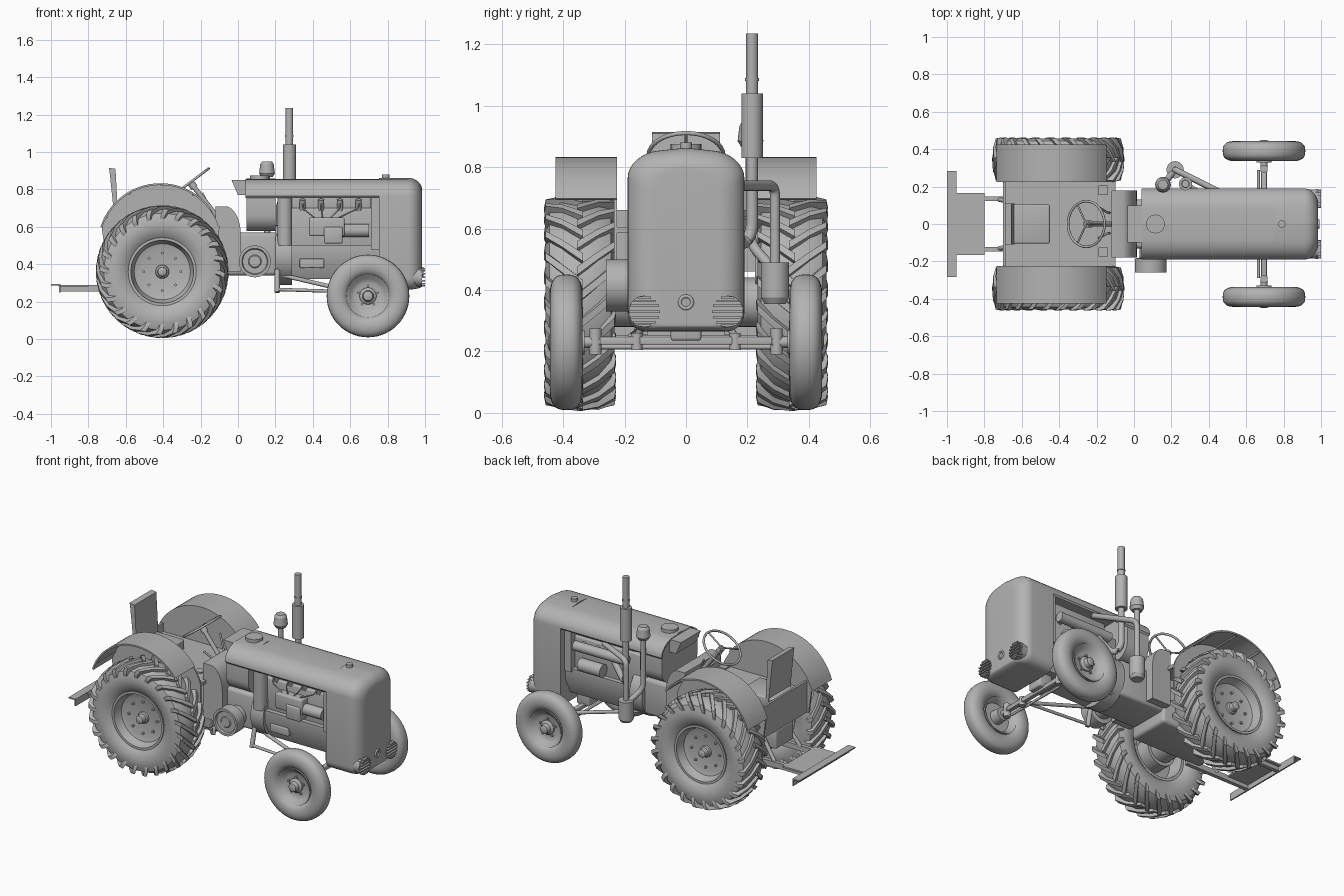
import bpy, bmesh
from math import sin, cos, pi, tau, radians
from mathutils import Vector, Matrix

cube = bpy.data.objects.get("Cube")
if cube:
    bpy.data.objects.remove(cube)

colour = (.45, .45, .45, 1)
grey = bpy.data.materials.new("plain grey")
grey.use_nodes = True
grey.diffuse_color = colour
for node in grey.node_tree.nodes:
    if node.type == 'BSDF_PRINCIPLED':
        node.inputs["Base Color"].default_value = colour


def link(name, data):
    data.materials.append(grey)
    part = bpy.data.objects.new(name, data)
    bpy.context.collection.objects.link(part)


def finish(name, bm):
    bmesh.ops.remove_doubles(bm, verts=bm.verts, dist=.0001)
    bmesh.ops.recalc_face_normals(bm, faces=bm.faces)
    mesh = bpy.data.meshes.new(name)
    bm.to_mesh(mesh)
    bm.free()
    mesh.shade_smooth()
    mesh.set_sharp_from_angle(angle=radians(35))
    link(name, mesh)


def box(name, back, front, half_width, bottom, top, bevel=0, side=0):
    """Box centred on y = side."""
    bm = bmesh.new()
    size = Matrix.Diagonal((front - back, half_width * 2, top - bottom, 1))
    middle = Vector(((back + front) / 2, side, (bottom + top) / 2))
    bmesh.ops.create_cube(bm, size=1, matrix=Matrix.Translation(middle) @ size)
    if bevel:
        bmesh.ops.bevel(bm, geom=bm.edges[:], offset=bevel, segments=3, affect='EDGES', profile=.5)
    finish(name, bm)


def rod(name, start, end, radius, end_radius=None, sides=28):
    start, end = Vector(start), Vector(end)
    along = end - start
    place = Matrix.Translation((start + end) / 2) @ along.to_track_quat('Z', 'Y').to_matrix().to_4x4()
    bm = bmesh.new()
    bmesh.ops.create_cone(bm, cap_ends=True, segments=sides, radius1=radius, radius2=end_radius or radius,
                          depth=along.length, matrix=place)
    finish(name, bm)


def upright(name, spot, bottom, top, radius, top_radius=None):
    rod(name, (*spot, bottom), (*spot, top), radius, top_radius)


def crosswise(name, x, z, start, end, radius, sides=28):
    rod(name, (x, start, z), (x, end, z), radius, sides=sides)


def tube(name, points, radius, bend=0):
    """Pipe through the points with rounded corners; without a bend it is a closed ring."""
    points = [Vector(p) for p in points]
    path = points
    if bend:
        path = points[:1]
        for a, b, c in zip(points, points[1:], points[2:]):
            p, q = b + (a - b).normalized() * bend, b + (c - b).normalized() * bend
            path += [p.lerp(b, t / 6).lerp(b.lerp(q, t / 6), t / 6) for t in range(7)]
        path.append(points[-1])
    curve = bpy.data.curves.new(name, 'CURVE')
    curve.dimensions = '3D'
    curve.bevel_depth, curve.bevel_resolution, curve.use_fill_caps = radius, 3, True
    spline = curve.splines.new('POLY')
    spline.points.add(len(path) - 1)
    for knot, point in zip(spline.points, path):
        knot.co = (*point, 1)
    spline.use_cyclic_u = not bend
    link(name, curve)


def skin(bm, rings, caps=True):
    """Join closed rings of coordinates into one surface."""
    rings = [[bm.verts.new(p) for p in ring] for ring in rings]
    for a, b in zip(rings, rings[1:]):
        for i in range(len(a)):
            bm.faces.new((a[i], a[i - 1], b[i - 1], b[i]))
    if caps:
        bm.faces.new(rings[0])
        bm.faces.new(rings[-1])


def loft(name, rings, caps=True):
    bm = bmesh.new()
    skin(bm, rings, caps)
    finish(name, bm)


def prism(name, outline, start, end, along_x=False):
    """Extrude an outline of (x, z) along y, or of (y, z) along x."""
    loft(name, [[(t, a, b) if along_x else (a, t, b) for a, b in outline] for t in (start, end)])


def lathe(name, profile, centre, side, steps=56):
    """Spin (outward offset, radius) points around the y axis through centre."""
    x, y, z = centre
    angles = [tau * k / steps for k in range(steps)]
    loft(name, [[(x + r * cos(a), y + side * d, z + r * sin(a)) for a in angles] for d, r in profile], False)


def arc(a, b, width, height, start, end, steps=8):
    angles = [radians(start + (end - start) * i / steps) for i in range(steps + 1)]
    return [(a + width * cos(t), b + height * sin(t)) for t in angles]


def around(centre, radius, count):
    """Points evenly round a wheel centre, as (x, z)."""
    return arc(centre[0], centre[2], radius, radius, 90, 450, count)[:count]


def mirrored(half):
    return half + [(-y, z) for y, z in reversed(half)]


shoulder = arc(.07, .765, .12, .09, 0, 85)


def cowl_section(bottom, corner):
    return mirrored(arc(.19 - corner, bottom + corner, corner, corner, -90, 0) + shoulder + [(.01, .862)])


# Nose, hood shell and fuel tank
nose = cowl_section(.265, .06)
curve_in = [(.755, 1)] + arc(.91, 0, .075, 1, 90, 0, 10)
loft("nose_cowl", [[(x, y * (.55 + .45 * k), .4 + (z - .4) * (.85 + .15 * k)) for y, z in nose] for x, k in curve_in])
inside = [(y * .96, z - .01) for y, z in shoulder]
prism("hood_shell", mirrored(shoulder) + mirrored(inside)[::-1], .04, .76, True)
prism("fuel_tank", [(y * .95, z * .995) for y, z in cowl_section(.58, .09)], .045, .2, True)
prism("dash_panel", [(-.035, .85), (.045, .85), (.045, .77), (0, .77)], -.1, .1)
upright("fuel_cap", (.115, 0), .85, .875, .05)
upright("radiator_cap", (.79, 0), .85, .88, .02)
tube("crank_hole_ring", [(.987, y, z) for y, z in arc(0, .36, .02, .02, 0, 345, 23)], .006)
for s in (1, -1):
    rod("headlamp", (.9, s * .135, .33), (.985, s * .135, .33), .045, .052)
    for y, z in arc(0, .33, .05, .05, -65, 65, 6):
        box("headlamp_slat", .97, 1, y, z - .004, z + .004, side=s * .135)

# Engine
box("engine_block", .22, .73, .11, .48, .7, .01)
box("cylinder_head", .29, .71, .09, .69, .785, .01)
prism("sump", mirrored([(.09, .32), (.14, .42), (.14, .5)]), .26, .76, True)
box("radiator_core", .71, .76, .15, .48, .79)
rod("bell_housing", (.2, 0, .45), (.29, 0, .45), .16)
upright("oil_filter", (.25, -.13), .5, .785, .04)
box("injection_pump", .38, .57, .04, .55, .65, .01, side=-.13)
box("pump_body", .46, .56, .04, .51, .6, .01, side=-.14)
rod("pump_drive", (.56, -.13, .58), (.7, -.13, .58), .035)
box("sump_plate", .33, .46, .02, .38, .43, .005, side=-.13)
for k in range(4):
    x = .345 + k / 10
    rod("injector", (x, -.1, .69), (x, -.12, .745), .016)
    tube("fuel_line", [(x, -.12, .73), (x, -.15, .7), (.42 + k / 30, -.14, .64)], .004, .02)
    crosswise("manifold_runner", x, .66, .08, .16, .02)
rod("exhaust_manifold", (.31, .15, .66), (.68, .15, .66), .03)
rod("generator", (.48, .15, .55), (.64, .15, .55), .04)

# Exhaust stack
stack = (.275, .215)
tube("exhaust_elbow", [(.4, .15, .63), (.31, .18, .54), (*stack, .58), (*stack, .85)], .02, .04)
upright("muffler", stack, .83, 1.04, .035)
upright("exhaust_pipe", stack, 1, 1.235, .02)
upright("exhaust_clamp", stack, 1.08, 1.09, .023)

# Air cleaner
canister, stem = (.22, .29), (.155, .21)
upright("air_canister", canister, .375, .49, .046)
upright("air_canister_bowl", canister, .355, .376, .034, .046)
tube("intake_pipe", [(*canister, .48), (*canister, .74), (.46, .17, .74)], .017, .04)
tube("cleaner_stem", [(*canister, .46), (*stem, .55), (*stem, .89)], .017, .04)
upright("precleaner_base", stem, .865, .885, .03, .042)
upright("precleaner_bowl", stem, .885, .935, .042, .036)
upright("precleaner_cap", stem, .935, .95, .036, .026)

# Transmission and belt pulley
box("gearbox", -.14, .21, .13, .34, .57, .02)
box("rear_housing", -.6, -.1, .14, .27, .57, .02)
prism("gearbox_cowl", [(-.12, .36), (-.12, .71)] + arc(-.07, .56, .085, .15, 80, 0) + [(.015, .36)], -.18, .18)
pulley = (.09, -.18, .415)
lathe("belt_pulley", [(0, 0), (0, .06), (.005, .085), (.08, .085), (.08, .07), (.07, .065), (.07, .035),
                      (.075, .03), (.075, 0)], pulley, -1)
crosswise("pulley_shaft", pulley[0], pulley[2], -.19, -.1, .06)

# Operator platform, seat and steering
box("platform", -.69, -.1, .23, .585, .605)
box("platform_back", -.7, -.685, .225, .46, .66)
box("seat_base", -.69, -.45, .105, .6, .665, .01)
prism("seat_back", [(-.66, .64), (-.64, .64), (-.655, .91), (-.69, .915), (-.685, .88)], -.11, .11)
hub, slope, across = Vector((-.255, 0, .838)), Vector((.8, 0, .6)), Vector((0, 1, 0))
rim = [hub + slope * a + across * b for a, b in arc(0, 0, .122, .122, 0, 350, 35)]
tube("steering_rim", rim, .007)
for point in rim[::12]:
    rod("steering_spoke", hub, point, .005)
rod("steering_column", hub, (-.03, 0, .55), .013)
rod("steering_hub", hub, hub.lerp((-.03, 0, .55), .1), .02)
for y in (.06, -.05):
    tube("control_lever", [(-.13, y, .6), (-.14, y, .68), (-.19, y * 1.5, .75 + y / 2)], .006, .02)
    box("foot_pedal", -.19, -.14, .025, .63, .64, side=y * 3)

# Fenders
for s in (1, -1):
    sweep = [arc(-.415, .496, r, r, 37, 162, 24) for r in (.337, .327)]
    prism("fender_arch", sweep[0] + sweep[1][::-1], s * .225, s * .425)
    wall = arc(-.415, .496, .33, .33, 18, 162, 24)
    prism("fender_wall", wall + [(-.71, .46), (-.1, .42)], s * .225, s * .235)
    for x, z in sweep[1][4:-2:6]:
        crosswise("fender_rib", x, z, s * .24, s * .415, .006)

# Rear wheels with chevron lugs
half_tyre = [(.075, .172), (.1, .2), (.112, .24), (.112, .275), (.1, .312), (.06, .333)]
tyre = half_tyre + [(0, .337)] + [(-d, r) for d, r in reversed(half_tyre)]
rear_disc = [(.03, 0), (.03, .12), (.04, .15), (.075, .165), (.09, .168), (.09, .182), (-.085, .182),
             (-.085, .165), (0, .15), (0, 0)]
lug_path = [(.112, .285, 0), (.117, .31, .02), (.112, .335, .06), (.06, .35, .2), (-.01, .355, .36)]


def add_lug(bm, centre, side, start):
    x, y, z = centre
    rows = []
    for d, r, lag in lug_path:
        t = start - lag
        corners = [(d, r, t - .04), (d, r, t + .04), (d * .8, r - .035, t + .055), (d * .8, r - .035, t - .055)]
        rows.append([(x + b * cos(a), y + side * o, z + b * sin(a)) for o, b, a in corners])
    skin(bm, rows)


crosswise("rear_axle_housing", -.405, .36, -.27, .27, .08)
for s in (1, -1):
    centre = (-.405, s * .345, .36)
    lathe("rear_tyre", tyre, centre, s)
    lathe("rear_rim", rear_disc, centre, s)
    lathe("rear_hub", [(.02, .04), (.04, .034), (.045, .026), (.075, .024), (.08, .015), (.08, 0)], centre, s)
    crosswise("rear_drum", -.405, .36, s * .24, s * .34, .1)
    for x, z in around(centre, .1, 8):
        crosswise("rear_wheel_bolt", x, z, s * .37, s * .388, .008, sides=6)
    bm = bmesh.new()
    for k in range(48):
        add_lug(bm, centre, 1 if k % 2 else -1, k * tau / 48)
    finish("rear_tyre_lugs", bm)

# Front wheels, axle and steering linkage
front_disc = [(.01, 0), (.01, .07), (.018, .09), (.035, .105), (.042, .116), (-.042, .116), (-.03, .1), (0, .09), (0, 0)]
squared = [(abs(d) ** .7 * (.053 if d > 0 else -.053), .165 + .056 * r) for d, r in arc(0, 0, 1, 1, -90, 270, 24)]
for s in (1, -1):
    centre = (.695, s * .39, .23)
    lathe("front_tyre", squared, centre, s)
    lathe("front_rim", front_disc, centre, s)
    lathe("front_hub", [(-.06, 0), (-.06, .04), (.02, .045), (.03, .03), (.055, .025), (.06, .01), (.06, 0)], centre, s)
    for x, z in around(centre, .055, 5):
        crosswise("front_wheel_bolt", x, z, s * .4, s * .412, .007, sides=6)
    crosswise("stub_axle", .695, .23, s * .28, s * .35, .018)
    upright("kingpin", (.695, s * .295), .19, .275, .02)
    upright("axle_clamp", (.695, s * .16), .205, .26, .018)
    rod("radius_rod", (.69, s * .17, .235), (.24, s * .1, .34), .011)
box("front_axle_beam", .68, .71, .28, .222, .248, .004)
box("axle_pivot", .65, .74, .05, .235, .34, .01)
rod("drag_link", (.21, -.16, .265), (.68, -.18, .25), .009)
rod("drop_arm", (.21, -.13, .37), (.21, -.16, .25), .014)
crosswise("track_rod", .665, .215, -.29, .29, .008)

# Rear drawbar
box("drawbar_beam", -1, -.95, .283, .287, .295)
box("drawbar_lip", -.958, -.95, .283, .25, .287)
box("drawbar_plate", -.96, -.8, .165, .28, .29)
for s in (1, -1):
    box("drawbar_arm", -.95, -.5, .012, .255, .29, side=s * .135)
    rod("drawbar_strut", (-.72, s * .13, .28), (-.6, s * .11, .45), .012)
box("hitch_bracket", -.7, -.58, .09, .34, .46, .01)
